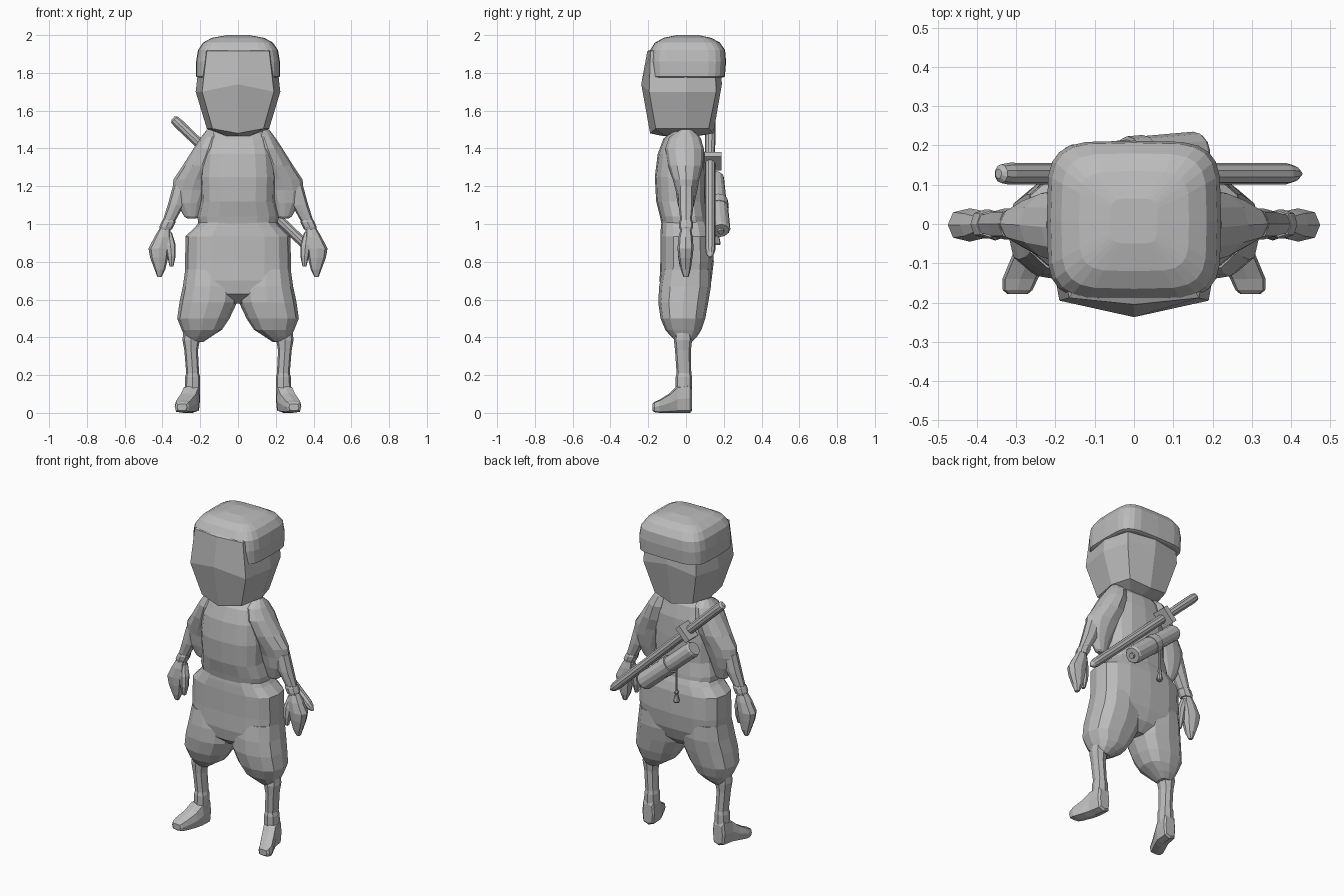
import bpy, bmesh, math
from mathutils import Vector

grey = bpy.data.materials.new("plain grey")
grey.diffuse_color = (0.5, 0.5, 0.5, 1)


def finish(name, bm, mirror=False):
    bmesh.ops.recalc_face_normals(bm, faces=bm.faces)
    me = bpy.data.meshes.new(name)
    bm.to_mesh(me)
    bm.free()
    me.materials.append(grey)
    ob = bpy.data.objects.new(name, me)
    bpy.context.collection.objects.link(ob)
    if mirror:
        ob.modifiers.new("mirror", 'MIRROR').use_mirror_merge = False
    return ob


def skin(name, rings, mirror=False):
    """Bridge equal rings of points and close both ends."""
    bm = bmesh.new()
    vs = [[bm.verts.new(p) for p in r] for r in rings]
    n = len(vs[0])
    for a, b in zip(vs, vs[1:]):
        for i in range(n):
            j = (i + 1) % n
            bm.faces.new((a[i], a[j], b[j], b[i]))
    bm.faces.new(vs[0])
    bm.faces.new(vs[-1])
    return finish(name, bm, mirror)


def loft(name, sections, n=8, p=2.5, axis='z', mirror=False):
    """Section: position on axis, x range, range on the other axis."""
    rings = []
    for pos, x0, x1, b0, b1 in sections:
        ring = []
        for i in range(n):
            t = 2 * math.pi * i / n
            c, s = math.cos(t), math.sin(t)
            u = math.copysign(abs(c) ** (2 / p), c) if abs(c) > 1e-6 else 0
            v = math.copysign(abs(s) ** (2 / p), s) if abs(s) > 1e-6 else 0
            x = (x0 + x1) / 2 + u * (x1 - x0) / 2
            w = (b0 + b1) / 2 + v * (b1 - b0) / 2
            ring.append((x, w, pos) if axis == 'z' else (x, pos, w))
        rings.append(ring)
    return skin(name, rings, mirror)


def rod(name, a, b, profile, n=10):
    """Turned rod from a to b; profile is (fraction along, radius)."""
    a, b = Vector(a), Vector(b)
    q = (b - a).to_track_quat('Z', 'Y')
    return skin(name, [[a.lerp(b, f) + q @ Vector((r * math.cos(2 * math.pi * i / n),
                                                   r * math.sin(2 * math.pi * i / n), 0))
                        for i in range(n)] for f, r in profile])


# faceted head with a ridge down the front and back
def head_ring(z, front, fx, fy, side, bx, by, back, dz=0):
    return [(0, front, z - dz), (fx, fy, z), (side, 0, z), (bx, by, z),
            (0, back, z - dz), (-bx, by, z), (-side, 0, z), (-fx, fy, z)]


skin("head", [head_ring(1.465, -.12, .06, -.1, .08, .06, .04, .06),
              head_ring(1.505, -.19, .135, -.16, .165, .13, .12, .145, .025),
              head_ring(1.70, -.237, .19, -.195, .224, .18, .16, .19, -.04),
              head_ring(1.915, -.205, .165, -.188, .2, .17, .15, .18),
              head_ring(1.94, -.15, .14, -.14, .16, .14, .12, .14)])

# rounded square cap
loft("cap", [(1.775, -.21, .21, -.178, .195), (1.78, -.222, .222, -.188, .206),
             (1.86, -.222, .222, -.194, .212), (1.92, -.212, .212, -.19, .207),
             (1.96, -.185, .185, -.165, .18), (1.985, -.14, .14, -.12, .135),
             (2.0, -.06, .06, -.05, .065)], n=24, p=4.5)

# torso and seat
loft("torso", [(1.49, -.14, .14, -.08, .05), (1.45, -.165, .165, -.12, .08),
               (1.37, -.19, .19, -.15, .1), (1.25, -.2, .2, -.165, .105),
               (1.12, -.195, .195, -.158, .105), (1.04, -.215, .215, -.138, .115),
               (1.0, -.21, .21, -.13, .118)], n=16, p=2.6)
loft("trouser_top", [(1.02, -.2, .2, -.128, .115), (.985, -.225, .225, -.133, .13),
                     (.935, -.278, .278, -.136, .143), (.8, -.28, .28, -.136, .147),
                     (.7, -.28, .28, -.14, .135), (.63, -.2, .2, -.13, .11),
                     (.58, -.07, .07, -.07, .06)], n=16, p=2.8)

# baggy trouser legs
loft("trouser_leg", [(.76, .01, .279, -.125, .13), (.67, .0, .292, -.142, .132),
                     (.585, .005, .31, -.147, .118), (.5, .045, .322, -.135, .102),
                     (.44, .085, .298, -.11, .082), (.405, .14, .28, -.08, .06),
                     (.375, .185, .265, -.05, .03)], n=12, p=2.5, mirror=True)

# wrapped shins
loft("shin", [(.43, .2, .29, -.06, .03), (.385, .202, .294, -.064, .032),
              (.33, .212, .284, -.058, .026), (.21, .206, .274, -.05, .028),
              (.19, .2, .28, -.055, .032), (.13, .2, .282, -.055, .032),
              (.08, .205, .28, -.05, .028)], mirror=True)

# shoes turned outward
loft("shoe", [(.032, .208, .272, .012, .13), (.022, .2, .283, 0, .155),
              (-.045, .203, .295, 0, .145), (-.085, .218, .312, 0, .105),
              (-.14, .245, .335, 0, .07), (-.168, .258, .334, .004, .058),
              (-.178, .27, .322, .012, .048)], p=4, axis='y', mirror=True)

# draped sleeves merging into the shoulders
loft("sleeve", [(1.5, .09, .165, -.03, .03), (1.46, .08, .195, -.09, .075),
                (1.4, .08, .235, -.11, .095), (1.31, .09, .292, -.095, .09),
                (1.235, .11, .342, -.07, .07), (1.18, .14, .347, -.055, .06),
                (1.11, .18, .325, -.045, .045), (1.04, .205, .285, -.025, .025),
                (1.03, .22, .27, -.015, .015)], n=12, p=1.9, mirror=True)

# forearms, cuffs and mitten hands
loft("forearm", [(1.2, .25, .345, -.04, .04), (1.1, .285, .372, -.04, .04),
                 (1.02, .33, .398, -.03, .03), (.97, .35, .41, -.027, .027)], mirror=True)
loft("cuff", [(1.02, .335, .4, -.033, .033), (1.01, .33, .406, -.037, .037),
              (.985, .342, .416, -.037, .037), (.97, .35, .415, -.032, .032)], mirror=True)
loft("hand", [(.985, .36, .41, -.025, .025), (.93, .353, .443, -.04, .036),
              (.87, .362, .474, -.045, .04), (.82, .37, .465, -.04, .034),
              (.76, .385, .442, -.028, .025), (.72, .405, .427, -.014, .014)], mirror=True)
loft("thumb", [(.955, .35, .385, -.02, .02), (.89, .33, .385, -.04, .012),
               (.83, .33, .375, -.042, .005), (.775, .342, .362, -.034, -.01)],
     mirror=True)

# sword slung across the back
grip_end, tip = Vector((-.345, .128, 1.56)), Vector((.425, .128, .825))
guard_at = grip_end.lerp(tip, .31)
rod("sword_grip", grip_end, guard_at, [(0, .012), (.03, .024), (.12, .028), (1, .026)])
rod("sword_sheath", guard_at, tip, [(0, .027), (.93, .027), (.97, .02), (1, .005)])
bm = bmesh.new()
bmesh.ops.create_cube(bm, size=1)
bmesh.ops.scale(bm, verts=bm.verts, vec=(.1, .09, .035))
guard = finish("sword_guard", bm)
guard.location = guard_at + Vector((0, .016, 0))
guard.rotation_euler = (0, math.atan2(tip.x - grip_end.x, tip.z - grip_end.z), 0)

# rolled bundle below the sword, with raised sleeve and end knob
low, high = Vector((.165, .184, .965)), Vector((-.165, .155, 1.25))
rod("bundle", low, high, [(0, .044), (.03, .052), (.5, .052), (.52, .046),
                          (.97, .046), (1, .04)], n=12)
rod("bundle_band", low.lerp(high, .42), low.lerp(high, .54), [(0, .055), (1, .055)], n=12)
rod("bundle_knob", low.lerp(high, -.03), low.lerp(high, .05), [(0, .016), (1, .02)], n=8)

# hanging tassel
rod("tassel_cord", (-.05, .165, 1.12), (-.05, .165, .95), [(0, .006), (1, .006)], n=6)
rod("tassel", (-.05, .165, .965), (-.05, .165, .89),
    [(0, .006), (.15, .014), (.35, .009), (.9, .019), (1, .015)], n=8)
